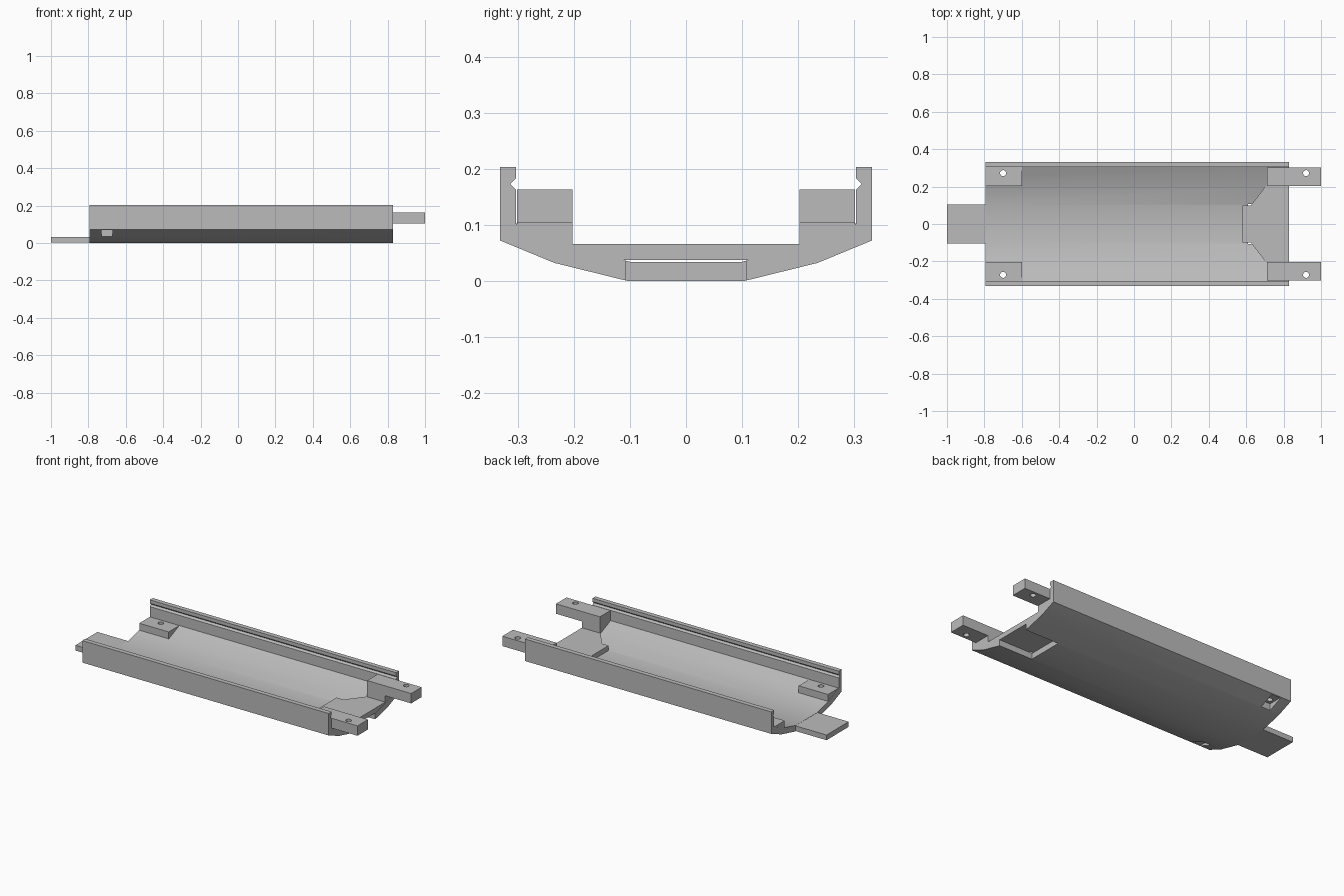
import bpy, bmesh, math
from mathutils import Vector

cube = bpy.data.objects.get("Cube")
if cube:
    bpy.data.objects.remove(cube, do_unlink=True)

gray = bpy.data.materials.new("plain gray")
gray.use_nodes = True
gray.diffuse_color = (0.5, 0.5, 0.5, 1)
gray.node_tree.nodes["Principled BSDF"].inputs["Base Color"].default_value = (0.5, 0.5, 0.5, 1)


def prism(name, points, axis, start, end):
    """Extrude a closed 2D outline along one axis."""
    def place(p, d):
        co = list(p)
        co.insert(axis, d)
        return Vector(co)
    bm = bmesh.new()
    face = bm.faces.new([bm.verts.new(place(p, start)) for p in points])
    new = bmesh.ops.extrude_face_region(bm, geom=[face])["geom"]
    shift = place((0, 0), end - start)
    bmesh.ops.translate(bm, vec=shift, verts=[v for v in new if isinstance(v, bmesh.types.BMVert)])
    bmesh.ops.recalc_face_normals(bm, faces=bm.faces)
    mesh = bpy.data.meshes.new(name)
    bm.to_mesh(mesh)
    bm.free()
    mesh.materials.append(gray)
    obj = bpy.data.objects.new(name, mesh)
    bpy.context.collection.objects.link(obj)
    return obj


def box(name, x, y, z):
    return prism(name, [(x[0], y[0]), (x[1], y[0]), (x[1], y[1]), (x[0], y[1])], 2, *z)


def bolt_hole(x, y):
    circle = [(x + 0.016 * math.cos(i * math.tau / 24), y + 0.016 * math.sin(i * math.tau / 24))
              for i in range(24)]
    cutter = prism("bolt_hole_cutter", circle, 2, -0.1, 0.3)
    cutter.hide_render = True
    return cutter


def cut(obj, cutters):
    bpy.context.view_layer.objects.active = obj
    for c in cutters:
        mod = obj.modifiers.new("cut", 'BOOLEAN')
        mod.operation = 'DIFFERENCE'
        mod.solver = 'EXACT'
        mod.object = c
        bpy.ops.object.modifier_apply(modifier=mod.name)


def mirrored(points):
    return points + [(-y, z) for y, z in reversed(points)]


# Trough: outer bottom to rim, snap groove, then back down the inside
half = [(0.105, 0), (0.235, 0.032), (0.332, 0.072), (0.332, 0.203), (0.304, 0.203),
        (0.304, 0.183), (0.314, 0.173), (0.304, 0.163), (0.304, 0.102), (0.21, 0.062), (0.10, 0.034)]
shell = prism("trough_shell", mirrored(half), 0, -0.795, 0.83)

# Connecting tongue and the raised floor over its socket
tongue = box("tongue", (-1.0, -0.76), (-0.104, 0.104), (0.002, 0.033))
floor_half = [(0.58, 0.10), (0.625, 0.10), (0.722, 0.225), (0.829, 0.225)]
floor = prism("socket_floor", floor_half + [(x, -y) for x, y in reversed(floor_half)], 2, 0.037, 0.066)
parts = [shell, tongue, floor]
cutters = [box("socket_cutter", (0.61, 0.9), (-0.107, 0.107), (-0.1, 0.05))]

# Bolted arms and lugs on both sides
arm_outline = [(0.71, 0.064), (0.829, 0.064), (0.829, 0.104), (1.0, 0.104), (1.0, 0.163), (0.71, 0.163)]
lug_outline = [(0.204, 0.05), (0.304, 0.08), (0.304, 0.102), (0.204, 0.102)]
for side, s in (("left", 1), ("right", -1)):
    arm = prism(side + "_arm", arm_outline, 1, s * 0.203, s * 0.302)
    lug = prism(side + "_lug", [(s * y, z) for y, z in lug_outline], 0, -0.794, -0.6)
    pocket = box("nut_pocket_cutter", (-0.73, -0.67), sorted((s * 0.24, s * 0.325)), (-0.1, 0.073))
    lug_hole = bolt_hole(-0.70, s * 0.272)
    arm_hole = bolt_hole(0.92, s * 0.272)
    cut(arm, [arm_hole])
    cut(lug, [pocket, lug_hole])
    cutters += [pocket, lug_hole]
    bpy.data.objects.remove(arm_hole, do_unlink=True)
    parts += [arm, lug]

cut(shell, cutters)
for c in cutters:
    bpy.data.objects.remove(c, do_unlink=True)

# Smooth the curved faces, keep corners sharp
bpy.ops.object.select_all(action='DESELECT')
for p in parts:
    p.select_set(True)
bpy.context.view_layer.objects.active = shell
bpy.ops.object.shade_smooth_by_angle(angle=math.radians(30))
